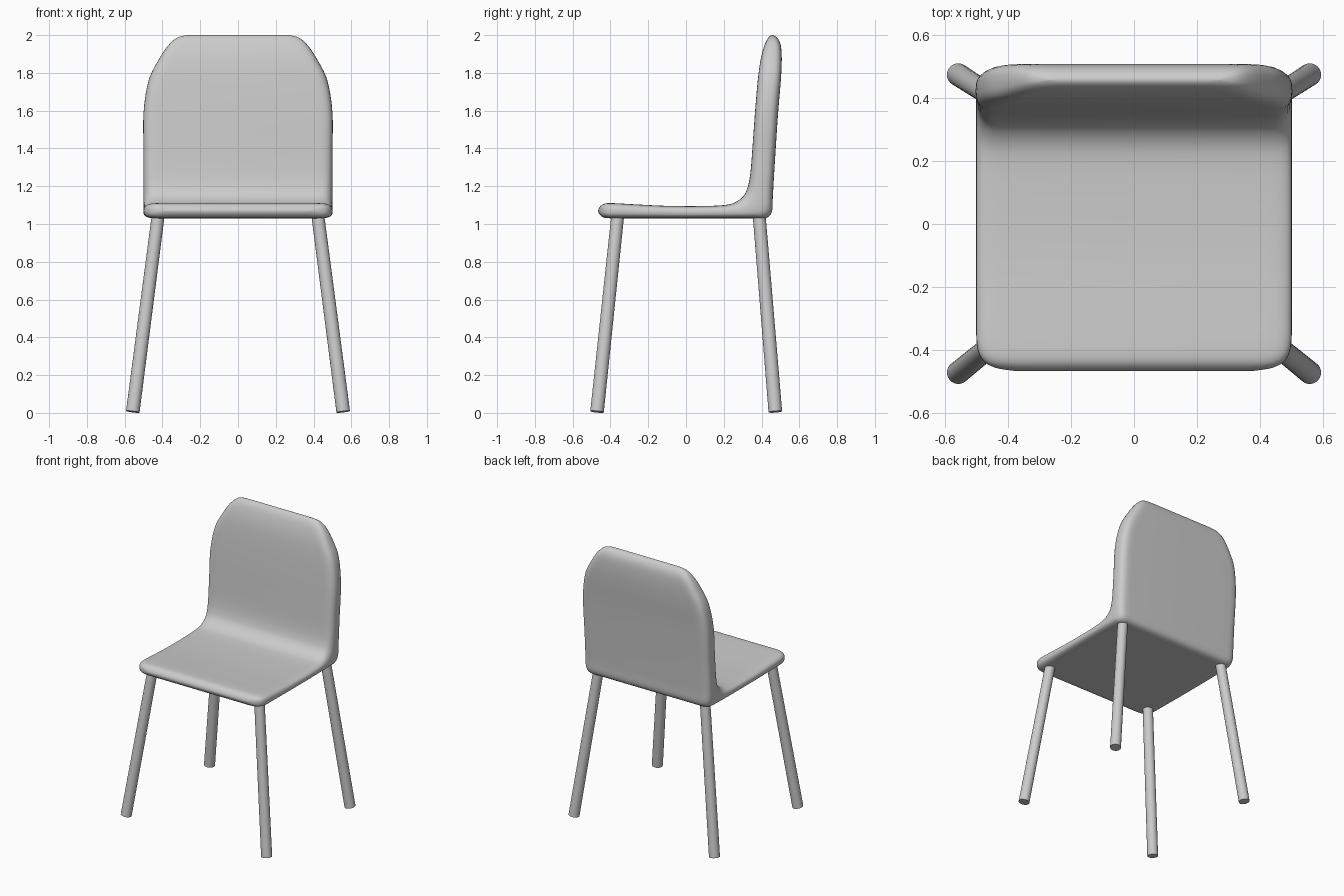
import bpy, bmesh, math
from mathutils import Vector

if "Cube" in bpy.data.objects:
    bpy.data.objects.remove(bpy.data.objects["Cube"])


def finish(name, bm, angle):
    mesh = bpy.data.meshes.new(name)
    bmesh.ops.recalc_face_normals(bm, faces=bm.faces[:])
    bm.to_mesh(mesh)
    bm.free()
    obj = bpy.data.objects.new(name, mesh)
    bpy.context.collection.objects.link(obj)
    bpy.ops.object.select_all(action='DESELECT')
    obj.select_set(True)
    bpy.context.view_layer.objects.active = obj
    bpy.ops.object.shade_smooth_by_angle(angle=math.radians(angle))
    return obj


def spline(p0, p1, p2, p3, t):
    return [0.5 * (2 * b + (c - a) * t + (2 * a - 5 * b + 4 * c - d) * t ** 2
                   + (3 * b - a - 3 * c + d) * t ** 3)
            for a, b, c, d in zip(p0, p1, p2, p3)]


# Shell stations from the front lip to the top of the back:
# upper y, upper z, lower y, lower z, half width
STATIONS = [
    (-.465, 1.07, -.465, 1.07, .38),
    (-.455, 1.093, -.455, 1.048, .44),
    (-.43, 1.108, -.43, 1.033, .48),
    (-.38, 1.11, -.38, 1.03, .498),
    (-.27, 1.104, -.27, 1.03, .5),
    (-.1, 1.096, -.1, 1.03, .5),
    (.08, 1.095, .08, 1.03, .5),
    (.2, 1.10, .26, 1.03, .5),
    (.26, 1.115, .37, 1.03, .5),
    (.305, 1.15, .425, 1.032, .5),
    (.328, 1.2, .455, 1.065, .5),
    (.342, 1.28, .46, 1.15, .5),
    (.353, 1.42, .47, 1.32, .5),
    (.366, 1.6, .487, 1.58, .5),
    (.38, 1.76, .502, 1.76, .473),
    (.395, 1.87, .507, 1.87, .42),
    (.415, 1.945, .502, 1.945, .37),
    (.435, 1.985, .484, 1.985, .325),
    (.457, 2.0, .457, 2.0, .27),
]


def flipped(s):
    return (s[2], s[3], s[0], s[1], s[4])


def ring(bm, station, edge=0.08, power=0.7, steps=14):
    # Cross-section: a flat slab with softly rounded side edges
    uy, uz, ly, lz, w = station
    half = []
    for k in range(steps + 1):
        a = -math.pi / 2 + math.pi * k / steps
        c, s = max(math.cos(a), 0.0) ** power, math.sin(a)
        h = math.copysign(abs(s) ** power, s)
        f = (h + 1) / 2
        half.append((w - edge + edge * c, ly + (uy - ly) * f, lz + (uz - lz) * f))
    loop = half + [(-x, y, z) for x, y, z in reversed(half)]
    return [bm.verts.new(p) for p in loop]


# Seat and back as one continuous shell
pts = [flipped(STATIONS[1])] + STATIONS + [flipped(STATIONS[-2])]
bm = bmesh.new()
rings = []
for i in range(1, len(pts) - 2):
    for j in range(5):
        rings.append(ring(bm, spline(*pts[i - 1:i + 3], j / 5)))
rings.append(ring(bm, STATIONS[-1]))
for a, b in zip(rings, rings[1:]):
    n = len(a)
    for k in range(n):
        bm.faces.new((a[k], a[(k + 1) % n], b[(k + 1) % n], b[k]))
bmesh.ops.remove_doubles(bm, verts=bm.verts[:], dist=0.0003)
finish("seat_and_back", bm, 80)


# Splayed round legs
def leg(name, foot, top, radius=0.036):
    foot, top = Vector(foot), Vector(top)
    axis = top - foot
    bm = bmesh.new()
    bmesh.ops.create_cone(bm, cap_ends=True, segments=32, radius1=radius,
                          radius2=radius - 0.002, depth=axis.length)
    bm.transform(axis.to_track_quat('Z', 'Y').to_matrix().to_4x4())
    bmesh.ops.translate(bm, verts=bm.verts[:], vec=(foot + top) / 2)
    finish(name, bm, 40)


for side, label in ((-1, "left"), (1, "right")):
    leg("front_leg_" + label, (side * .557, -.471, .006), (side * .422, -.361, 1.05))
    leg("back_leg_" + label, (side * .557, .473, .006), (side * .422, .387, 1.05))
